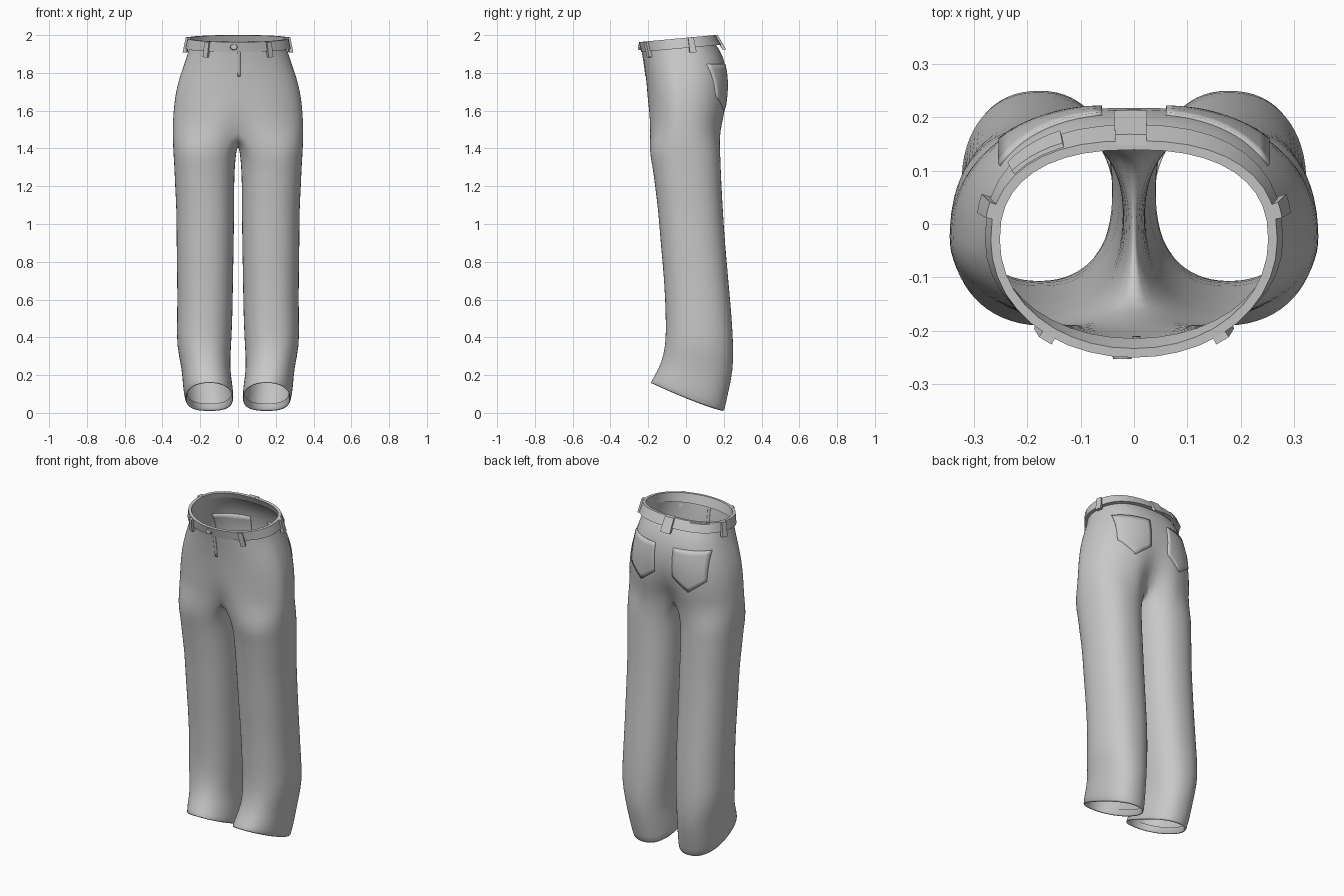
import bpy, bmesh, math
from mathutils import Vector
from mathutils.bvhtree import BVHTree

if "Cube" in bpy.data.objects:
    bpy.data.objects.remove(bpy.data.objects["Cube"])

cloth = bpy.data.materials.new("grey_cloth")
cloth.diffuse_color = (0.58, 0.58, 0.58, 1)
cloth.use_nodes = True
cloth.node_tree.nodes["Principled BSDF"].inputs["Base Color"].default_value = cloth.diffuse_color

SIDE = 24      # steps from front centre round the hip to back centre
LOOP = 32      # steps round one leg


def finish(name, verts, faces, angle=None):
    me = bpy.data.meshes.new(name)
    me.from_pydata([tuple(v) for v in verts], [], faces)
    bm = bmesh.new()
    bm.from_mesh(me)
    bmesh.ops.recalc_face_normals(bm, faces=bm.faces)
    bm.to_mesh(me)
    bm.free()
    ob = bpy.data.objects.new(name, me)
    bpy.context.collection.objects.link(ob)
    me.materials.append(cloth)
    bpy.ops.object.select_all(action='DESELECT')
    ob.select_set(True)
    bpy.context.view_layer.objects.active = ob
    if angle:
        bpy.ops.object.shade_smooth_by_angle(angle=math.radians(angle))
    else:
        bpy.ops.object.shade_smooth()
    return ob


def power(v, n):
    return math.copysign(abs(v) ** (2 / n), v)


def hip_point(deg, z, tilt, width, front, back, dip_f=0, dip_b=0):
    """Point on a waist or hip ring; -90 is front centre, 90 back centre."""
    a = math.radians(deg)
    mid = -0.03
    n = 2.05 if math.sin(a) < 0 else 2.4
    x = width * power(math.cos(a), n)
    if abs(math.cos(a)) < 1e-6:
        x = 0.0
    s = power(math.sin(a), n)
    crease = math.exp(-(x / 0.07) ** 2)
    if s < 0:
        y = mid + (mid - front) * s + dip_f * crease
    else:
        y = mid + (back - mid) * s - dip_b * crease
    return Vector((x, y, z + tilt * y))


def leg_point(i, zf, zb, xi, xo, front, back):
    a = math.radians(-135 + i * 360 / LOOP)
    x = (xi + xo) / 2 + (xo - xi) / 2 * power(math.cos(a), 2.25)
    s = 0.5 + 0.5 * power(math.sin(a), 2.25)
    y = front + (back - front) * s
    return Vector((x, y, zb + (zf - zb) * max(0, 1 - s) ** 1.2))


# hip rows: height, tilt, half width, front, back, front dip, back dip
hips = [(1.955, .09, .252, -.236, .145, 0, 0),
        (1.90, .07, .268, -.227, .185, 0, 0),
        (1.84, .04, .288, -.219, .209, 0, 0),
        (1.75, .0, .319, -.209, .224, 0, .003),
        (1.66, 0, .336, -.203, .222, 0, .015),
        (1.58, 0, .343, -.202, .215, .01, .04),
        (1.50, 0, .347, -.202, .196, .035, .075)]
# leg rows: front height, back height, inner x, outer x, front y, back y
legs = [(1.39, 1.39, .008, .344, -.198, .182),
        (1.30, 1.30, .017, .337, -.176, .184),
        (1.20, 1.20, .020, .334, -.165, .189),
        (1.08, 1.08, .020, .326, -.148, .195),
        (0.90, 0.90, .022, .326, -.135, .207),
        (0.70, 0.70, .026, .322, -.115, .225),
        (0.50, 0.50, .029, .322, -.107, .243),
        (0.36, 0.35, .036, .327, -.107, .252),
        (0.26, 0.22, .044, .297, -.132, .250),
        (0.20, 0.10, .028, .293, -.165, .222),
        (0.155, 0.0, .022, .280, -.192, .202),
        (0.160, 0.015, .030, .272, -.182, .192),
        (0.190, 0.050, .034, .270, -.165, .195)]

# trousers: half the hip and one leg, mirrored
verts, faces = [], []
for row in hips:
    verts += [hip_point(-90 + 180 * i / SIDE, *row) for i in range(SIDE + 1)]
for r in range(len(hips) - 1):
    for i in range(SIDE):
        a = r * (SIDE + 1) + i
        faces.append((a, a + 1, a + SIDE + 2, a + SIDE + 1))
start = (len(hips) - 1) * (SIDE + 1)
front_y, back_y = verts[start].y, verts[start + SIDE].y
for k in range(1, LOOP - SIDE):          # crotch seam from back to front
    f = k / (LOOP - SIDE)
    verts.append(Vector((0, back_y + (front_y - back_y) * f,
                         1.41 + 0.09 * (2 * f - 1) ** 2)))
for row in legs:
    verts += [leg_point(i, *row) for i in range(LOOP)]
for r in range(len(legs)):
    for i in range(LOOP):
        a, b = start + r * LOOP + i, start + r * LOOP + (i + 1) % LOOP
        faces.append((a, b, b + LOOP, a + LOOP))
trousers = finish("trousers", verts, faces)
mirror = trousers.modifiers.new("mirror", 'MIRROR')
mirror.merge_threshold = 0.001
sub = trousers.modifiers.new("smooth", 'SUBSURF')
sub.levels = sub.render_levels = 1

# waistband: closed ring with a thick rim
TOP = (1.986, .0925, .268, -.250, .156)
LOW = (1.932, .09, .279, -.236, .186)


def shrink(p, d):
    return (p[0], p[1], p[2] - d, p[3] + d, p[4] - d)


def full_ring(p, count=40):
    return [hip_point(-90 + 360 * i / count, *p) for i in range(count)]


section = [LOW, TOP, shrink(TOP, .017), shrink(LOW, .022)]
verts = [v for p in section for v in full_ring(p)]
faces = []
for r in range(4):
    for i in range(40):
        j, q = (i + 1) % 40, (r + 1) % 4
        faces.append((r * 40 + i, r * 40 + j, q * 40 + j, q * 40 + i))
finish("waistband", verts, faces, 40)


def band_point(deg, z_part, out):
    """Point on the outside of the band; z_part runs 0 (bottom) to 1 (top)."""
    def at(d):
        return hip_point(d, *LOW).lerp(hip_point(d, *TOP), z_part)
    t = at(deg + 1) - at(deg - 1)
    return at(deg) + Vector((t.y, -t.x, 0)).normalized() * out


def band_strip(name, d0, d1, z0, z1, out, steps):
    """Raised strip of cloth following the band."""
    vs, fs = [], []
    for i in range(steps + 1):
        d = d0 + (d1 - d0) * i / steps
        vs += [band_point(d, z0, -.008), band_point(d, z0, out),
               band_point(d, z1, out), band_point(d, z1, -.008)]
    for i in range(steps):
        for k in range(4):
            a, b = i * 4 + k, i * 4 + (k + 1) % 4
            fs.append((a, b, b + 4, a + 4))
    fs += [(0, 1, 2, 3), tuple(steps * 4 + k for k in range(4))]
    finish(name, vs, fs, 30)


# belt loops
for name, deg, half, z0, z1 in [("front_loop_right", -54, 3.0, -.6, .95),
                                ("front_loop_left", -126, 3.0, -.6, .95),
                                ("side_loop_right", 13, 4.0, -.5, 1.0),
                                ("side_loop_left", 167, 4.0, -.5, 1.0),
                                ("back_loop", 91, 4.0, -.5, 1.0)]:
    band_strip(name, deg - half, deg + half, z0, z1, .012, 2)

# patch on the back of the waistband
band_strip("waist_patch", 115, 143, .05, .9, .008, 5)

# button
bm = bmesh.new()
bmesh.ops.create_cone(bm, cap_ends=True, segments=12, radius1=.021,
                      radius2=.017, depth=.016)
for v in bm.verts:
    v.co = Vector((v.co.x - .022, -.245 - v.co.z, v.co.y * .8 + 1.937))
button = bpy.data.meshes.new("button")
bm.to_mesh(button)
bm.free()
button.materials.append(cloth)
bpy.context.collection.objects.link(bpy.data.objects.new("button", button))

# cloth surface used to fit the pockets and fly
bpy.context.view_layer.update()
tree = BVHTree.FromObject(trousers, bpy.context.evaluated_depsgraph_get())


def fitted_patch(name, x0, x1, top, bottom, side, thick, nu=10, nv=8):
    vs, fs = [], []
    for i in range(nu + 1):
        u = i / nu
        for j in range(nv + 1):
            z = top + (bottom(u) - top) * j / nv
            hit = tree.ray_cast(Vector((x0 + (x1 - x0) * u, side, z)),
                                Vector((0, -side, 0)))[0]
            vs.append(hit)
    for i in range(nu):
        for j in range(nv):
            a = i * (nv + 1) + j
            fs.append((a, a + 1, a + nv + 2, a + nv + 1))
    ob = finish(name, vs, fs, 50)
    mod = ob.modifiers.new("thickness", 'SOLIDIFY')
    mod.thickness, mod.offset = thick, 0


# back pockets with pointed bottoms, and the fly edge
for name, s in (("back_pocket_right", 1), ("back_pocket_left", -1)):
    fitted_patch(name, s * .06, s * .25, 1.845,
                 lambda u: 1.675 - .075 * (1 - abs(2 * u - 1)), 1, .012)
fitted_patch("fly_edge", -.003, .012, 1.92, lambda u: 1.78, -1, .006, 2, 6)
